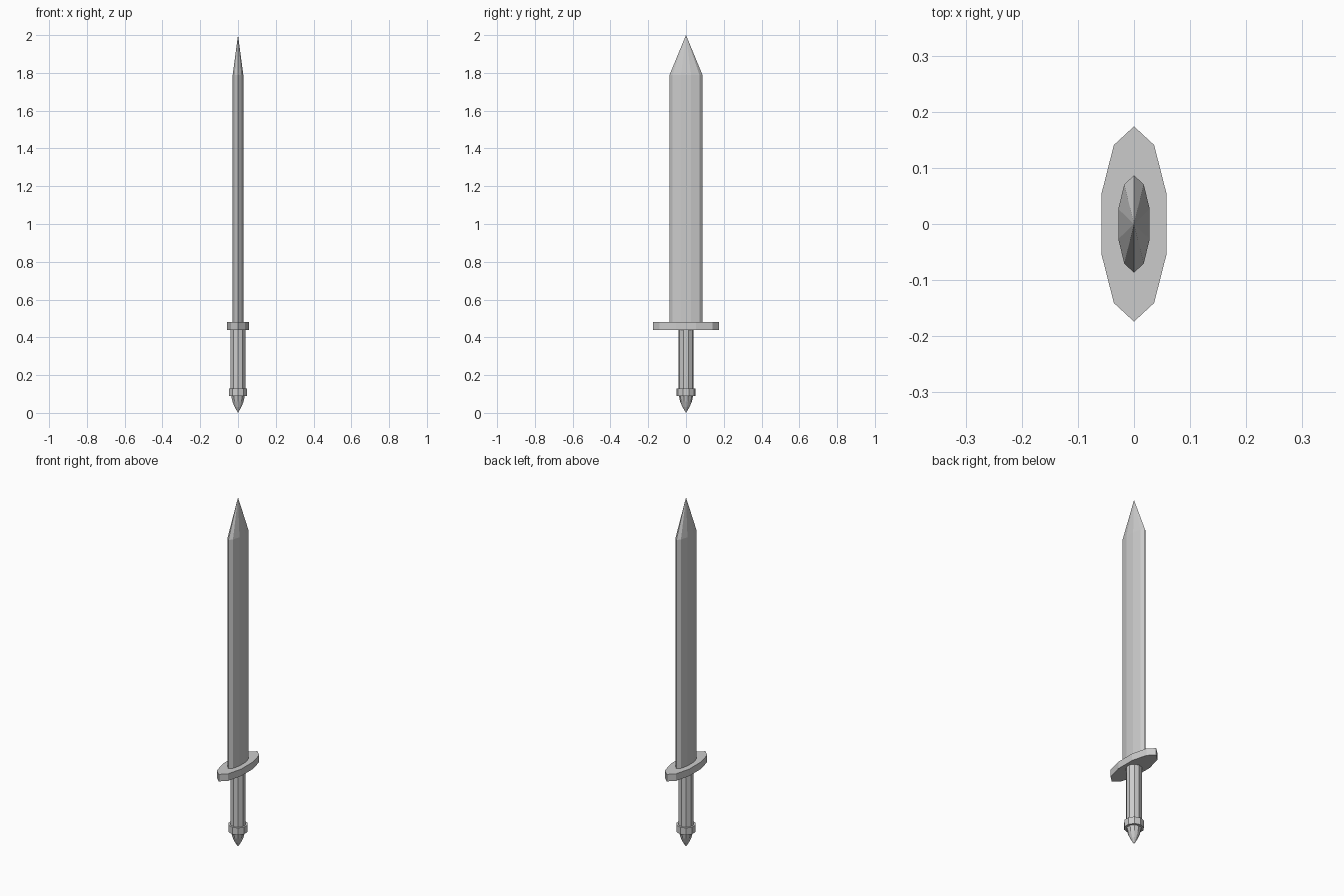
import bpy, math

if "Cube" in bpy.data.objects:
    bpy.data.objects.remove(bpy.data.objects["Cube"])

SIDES = 10

def loft(name, rings):
    """Ten-sided loft through (z, radius_x, radius_y) rings; zero radius makes a point."""
    verts, faces, loops = [], [], []
    for z, rx, ry in rings:
        start = len(verts)
        if rx == 0:
            verts.append((0, 0, z))
            loops.append([start] * SIDES)
        else:
            for i in range(SIDES):
                a = math.tau * i / SIDES
                verts.append((rx * math.sin(a), -ry * math.cos(a), z))
            loops.append(list(range(start, start + SIDES)))
    for low, high in zip(loops, loops[1:]):
        for i in range(SIDES):
            j = (i + 1) % SIDES
            quad = [low[i], low[j], high[j], high[i]]
            faces.append(list(dict.fromkeys(quad)))
    # Flat caps on open ends
    if rings[0][1]:
        faces.append(loops[0][::-1])
    if rings[-1][1]:
        faces.append(loops[-1])
    mesh = bpy.data.meshes.new(name)
    mesh.from_pydata(verts, [], faces)
    obj = bpy.data.objects.new(name, mesh)
    bpy.context.collection.objects.link(obj)
    return obj

# Blade with pointed tip
loft("blade", [(0.48, 0.0295, 0.087), (1.79, 0.0295, 0.087), (2.0, 0, 0)])
# Flattened crossguard
loft("guard", [(0.44, 0.061, 0.174), (0.48, 0.061, 0.174)])
# Round handle and its end collar
loft("grip", [(0.13, 0.041, 0.041), (0.44, 0.041, 0.041)])
loft("collar", [(0.09, 0.051, 0.051), (0.13, 0.051, 0.051)])
# Tapered pommel
loft("pommel", [(0, 0, 0), (0.03, 0.018, 0.018), (0.06, 0.031, 0.031), (0.09, 0.038, 0.038)])
